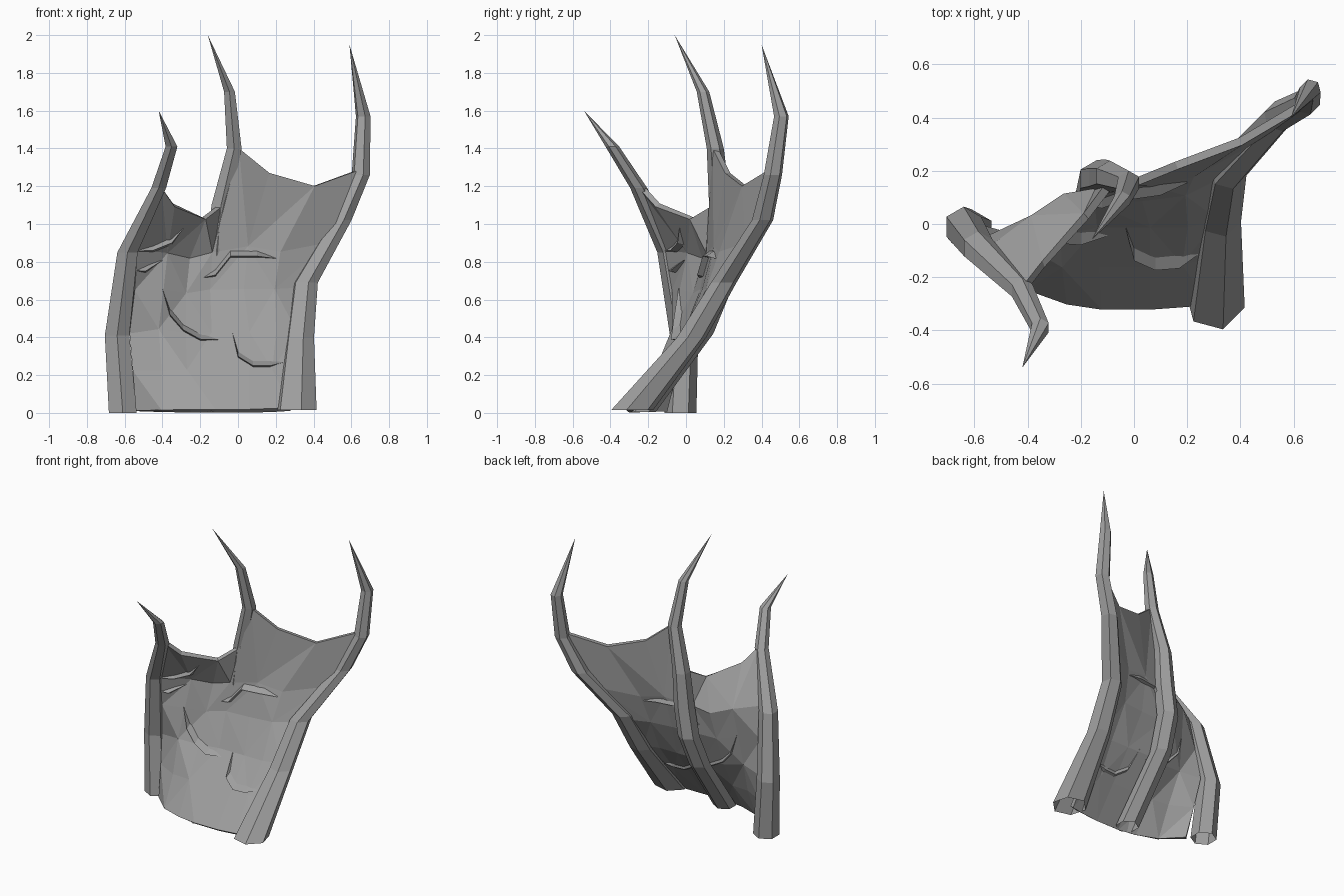
import bpy, bmesh, math
from mathutils import Vector
from mathutils.bvhtree import BVHTree

if "Cube" in bpy.data.objects:
    bpy.data.objects.remove(bpy.data.objects["Cube"])

grey = bpy.data.materials.new("dark_grey")
grey.diffuse_color = (.35, .35, .35, 1)
grey.use_nodes = True
grey.node_tree.nodes["Principled BSDF"].inputs["Base Color"].default_value = grey.diffuse_color


def make(name, verts, faces, thick=0.0):
    me = bpy.data.meshes.new(name)
    me.from_pydata([tuple(v) for v in verts], [], faces)
    bm = bmesh.new()
    bm.from_mesh(me)
    bmesh.ops.remove_doubles(bm, verts=bm.verts, dist=0.0005)
    bmesh.ops.recalc_face_normals(bm, faces=bm.faces)
    bm.to_mesh(me)
    bm.free()
    me.materials.append(grey)
    ob = bpy.data.objects.new(name, me)
    bpy.context.collection.objects.link(ob)
    if thick:
        m = ob.modifiers.new("thickness", "SOLIDIFY")
        m.thickness = thick
        m.offset = 0
    return ob


def spike(name, path, phase=30, n=6):
    """Six-sided tapering tube, open at the foot; path = (x, y, z, radius), last = tip."""
    verts, faces = [], []
    for x, y, z, r in path[:-1]:
        for i in range(n):
            a = 2 * math.pi * i / n + math.radians(phase)
            verts.append((x + r * math.cos(a), y + r * math.sin(a), z))
    rings = len(path) - 1
    for k in range(rings - 1):
        for i in range(n):
            j = (i + 1) % n
            faces.append((k*n + i, k*n + j, (k+1)*n + j, (k+1)*n + i))
    verts.append(path[-1][:3])
    b = (rings - 1) * n
    faces += [(b + i, b + (i + 1) % n, rings * n) for i in range(n)]
    return make(name, verts, faces)


def panel(columns, verts, faces):
    """Triangulated panel through columns of points running foot to torn top edge."""
    rows, s = len(columns[0]), len(verts)
    verts += [p for c in columns for p in c]
    for c in range(len(columns) - 1):
        for r in range(rows - 1):
            a, b = s + c*rows + r, s + (c+1)*rows + r
            if (c + r) % 2:
                faces += [(a, b, b + 1), (a, b + 1, a + 1)]
            else:
                faces += [(a, b, a + 1), (b, b + 1, a + 1)]


def lip(name, path, drop, out, side):
    """Curled lip of a tear, pointed at both ends; side -1 = front, 1 = back."""
    def surface(x, z):
        hit = sheet.ray_cast(Vector((x, -3, z)), Vector((0, 1, 0)))[0]
        return hit.y if hit else -.08
    verts, faces = [], []
    last = len(path) - 1
    for i, (x, z) in enumerate(path):
        w = 0.1 if i in (0, last) else 1.0
        y = surface(x, z)
        z2 = z - drop * w
        y2 = surface(x, z2) + side * (.018 + out * w)
        # roof from the sheet to the curled edge, then back under to the sheet
        verts += [(x, y + side * .012, z), (x, y2, z2), (x, surface(x, z2), z2 - .012 * w)]
    for i in range(last):
        a = 3 * i
        faces += [(a, a + 1, a + 4, a + 3), (a + 1, a + 2, a + 5, a + 4)]
    return make(name, verts, faces)


# Three horn-like spikes carrying the sheet
spike("left_spike", [(-.61, -.03, 0, .085), (-.64, -.01, .41, .075),
                     (-.585, -.09, .85, .062), (-.42, -.25, 1.19, .045),
                     (-.352, -.39, 1.41, .036), (-.42, -.54, 1.6, 0)])
spike("middle_spike", [(-.14, -.235, .005, .075), (-.16, .075, .42, .07),
                       (-.14, .17, .65, .07), (-.11, .175, .85, .068),
                       (-.09, .18, 1.1, .058), (-.02, .155, 1.4, .045),
                       (-.045, .09, 1.7, .033), (-.16, -.06, 2.0, 0)])
spike("right_spike", [(.305, -.285, .015, .115), (.325, .03, .4, .08),
                      (.355, .2, .69, .07), (.545, .405, 1.02, .058),
                      (.65, .46, 1.26, .05), (.663, .505, 1.57, .04),
                      (.59, .4, 1.95, 0)], phase=-15)

verts, faces = [], []
# Sheet between left and middle spikes
panel([
    [(-.53, -.11, .01), (-.55, -.06, .22), (-.57, -.02, .42), (-.55, -.06, .65), (-.54, -.1, .87), (-.41, -.24, 1.2)],
    [(-.40, -.235, .01), (-.40, -.14, .22), (-.42, -.06, .44), (-.40, -.02, .65), (-.38, .02, .85), (-.34, -.15, 1.1)],
    [(-.25, -.29, .01), (-.27, -.15, .22), (-.28, -.03, .42), (-.28, .05, .63), (-.26, .1, .82), (-.18, .03, 1.03)],
    [(-.12, -.31, .01), (-.13, -.15, .22), (-.14, .00, .42), (-.15, .09, .65), (-.14, .12, .85), (-.09, .15, 1.1)],
], verts, faces)
# Sheet between middle and right spikes
panel([
    [(-.12, -.31, .01), (-.13, -.15, .22), (-.14, .00, .42), (-.15, .09, .65), (-.14, .12, .85), (-.0, .155, 1.4)],
    [(.06, -.31, .01), (.06, -.15, .22), (.06, .00, .42), (.03, .10, .65), (.05, .16, .88), (.16, .22, 1.27)],
    [(.20, -.3, .015), (.18, -.14, .22), (.20, .00, .42), (.19, .12, .65), (.22, .19, .85), (.40, .31, 1.2)],
    [(.28, -.29, .02), (.30, -.12, .22), (.31, .03, .42), (.35, .2, .66), (.47, .33, .9), (.62, .44, 1.28)],
], verts, faces)
make("torn_membrane", verts, faces, 0.03)
sheet = BVHTree.FromPolygons([Vector(v) for v in verts], faces)

# Curled lips of the tears, with the opposite edge pushed out at the back
tears = {
    "upper_left_tear": [(-.54, .86), (-.45, .89), (-.35, .93), (-.28, .99)],
    "lower_left_tear": [(-.58, .76), (-.49, .78), (-.40, .81)],
    "long_tear": [(-.4, .66), (-.36, .55), (-.29, .47), (-.2, .42), (-.1, .39)],
    "hook_tear": [(-.03, .43), (.0, .33), (.08, .28), (.17, .28), (.24, .27)],
    "brow_tear": [(-.18, .72), (-.12, .76), (-.04, .86), (.1, .86), (.2, .82)],
}
for name, path in tears.items():
    lip(name + "_front", path, .03, .03, -1)
    if "left" not in name:
        lip(name + "_back", path, .03, .015, 1)
